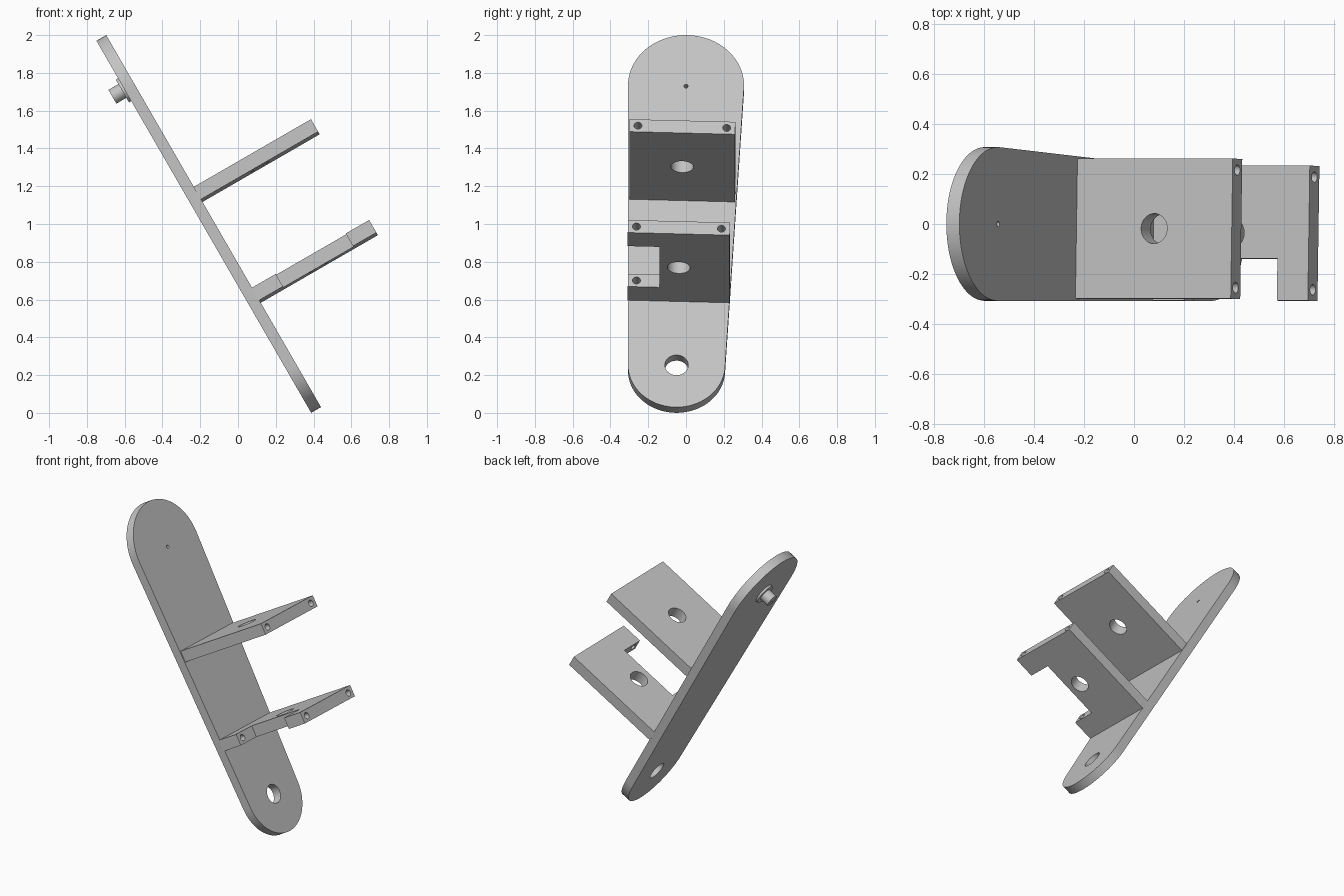
import bpy, bmesh, math
from mathutils import Matrix, Vector

old = bpy.data.objects.get("Cube")
if old:
    bpy.data.objects.remove(old)

grey = bpy.data.materials.new("light_grey")
grey.use_nodes = True
colour = (0.55, 0.55, 0.55, 1)
grey.diffuse_color = colour
grey.node_tree.nodes["Principled BSDF"].inputs["Base Color"].default_value = colour

# Leaning frame: X across the plate, Y along it, Z out of its face
LEAN, SKEW = math.radians(30), 0.0293
up = Vector((-math.sin(LEAN), 0, math.cos(LEAN)))
out = Vector((math.cos(LEAN), 0, math.sin(LEAN)))
side = Vector((0, 1, 0))
along = up * math.cos(SKEW) + side * math.sin(SKEW)
across = side * math.cos(SKEW) - up * math.sin(SKEW)
FRAME = Matrix.Translation((0.311, -0.05, 0.253)) @ Matrix((across, along, out)).transposed().to_4x4()

LOW_R, HIGH_R, SPAN = 0.257, 0.307, 1.711
THICK, REACH = 0.06, 0.716


def add(name, bm):
    bmesh.ops.recalc_face_normals(bm, faces=bm.faces)
    mesh = bpy.data.meshes.new(name)
    bm.to_mesh(mesh)
    bm.free()
    mesh.materials.append(grey)
    obj = bpy.data.objects.new(name, mesh)
    bpy.context.collection.objects.link(obj)
    obj.matrix_world = FRAME
    return obj


def box(name, low, high):
    bm = bmesh.new()
    bmesh.ops.create_cube(bm, size=1)
    low, high = Vector(low), Vector(high)
    for v in bm.verts:
        v.co = (low + high) / 2 + v.co * (high - low)
    return add(name, bm)


def cylinder(name, start, end, radius, sides=48):
    start, end = Vector(start), Vector(end)
    axis = end - start
    turn = axis.to_track_quat('Z', 'Y').to_matrix().to_4x4()
    bm = bmesh.new()
    bmesh.ops.create_cone(bm, cap_ends=True, segments=sides, radius1=radius, radius2=radius,
                          depth=axis.length, matrix=Matrix.Translation((start + end) / 2) @ turn)
    return add(name, bm)


def cut(obj, cutters):
    for cutter in cutters:
        cutter.hide_render = True
        mod = obj.modifiers.new("cut", 'BOOLEAN')
        mod.operation, mod.solver, mod.object = 'DIFFERENCE', 'EXACT', cutter
        bpy.context.view_layer.objects.active = obj
        bpy.ops.object.modifier_apply(modifier=mod.name)
        bpy.data.objects.remove(cutter)


def smooth(obj):
    bpy.ops.object.select_all(action='DESELECT')
    obj.select_set(True)
    bpy.context.view_layer.objects.active = obj
    bpy.ops.object.shade_smooth_by_angle(angle=math.radians(30))


# Tapered back plate with two rounded ends
def arc(centre, radius, begin, finish, steps=40):
    for i in range(steps + 1):
        a = begin + (finish - begin) * i / steps
        yield (radius * math.cos(a), centre + radius * math.sin(a), -THICK)


tilt = math.asin((HIGH_R - LOW_R) / SPAN)
outline = [*arc(SPAN, HIGH_R, -tilt, math.pi + tilt), *arc(0, LOW_R, math.pi + tilt, 2 * math.pi - tilt)]
bm = bmesh.new()
face = bm.faces.new([bm.verts.new(p) for p in outline])
grown = bmesh.ops.extrude_face_region(bm, geom=[face])["geom"]
bmesh.ops.translate(bm, vec=(0, 0, THICK), verts=[v for v in grown if isinstance(v, bmesh.types.BMVert)])
plate = add("back_plate", bm)
cut(plate, [cylinder("pivot_cutter", (0, 0, -0.2), (0, 0, 0.2), 0.062),
            cylinder("pin_cutter", (0, SPAN - 0.005, -0.2), (0, SPAN - 0.005, 0.2), 0.011, 24)])
smooth(plate)


# Arms with a centre hole and two long screw holes from the end
def arm(name, half, low, high, notched):
    obj = box(name, (-half, low, -0.005), (half, high, REACH))
    mid = (low + high) / 2
    cutters = [cylinder("centre_cutter", (0, low - 0.1, REACH / 2), (0, high + 0.1, REACH / 2), 0.06)]
    for s in (-1, 1):
        x = s * (half - 0.045)
        cutters.append(cylinder("screw_cutter", (x, mid, 0.02), (x, mid, REACH + 0.1), 0.021, 24))
    if notched:
        cutters.append(box("notch_cutter", (-half - 0.1, low - 0.1, 0.145), (-0.102, high + 0.1, 0.573)))
    cut(obj, cutters)
    smooth(obj)


arm("upper_arm", 0.28, 1.006, 1.082, False)
arm("lower_arm", 0.27, 0.389, 0.466, True)

# Stepped boss behind the top of the plate
BOSS = SPAN + 0.008
for name, radius, depth in (("boss_flange", 0.07, 0.014), ("boss_pin", 0.042, 0.075)):
    part = cylinder(name, (0, BOSS, -THICK - depth), (0, BOSS, -THICK + 0.002), radius)
    cut(part, [cylinder("bore_cutter", (0, SPAN - 0.005, -0.3), (0, SPAN - 0.005, 0.1), 0.011, 24)])
    smooth(part)
